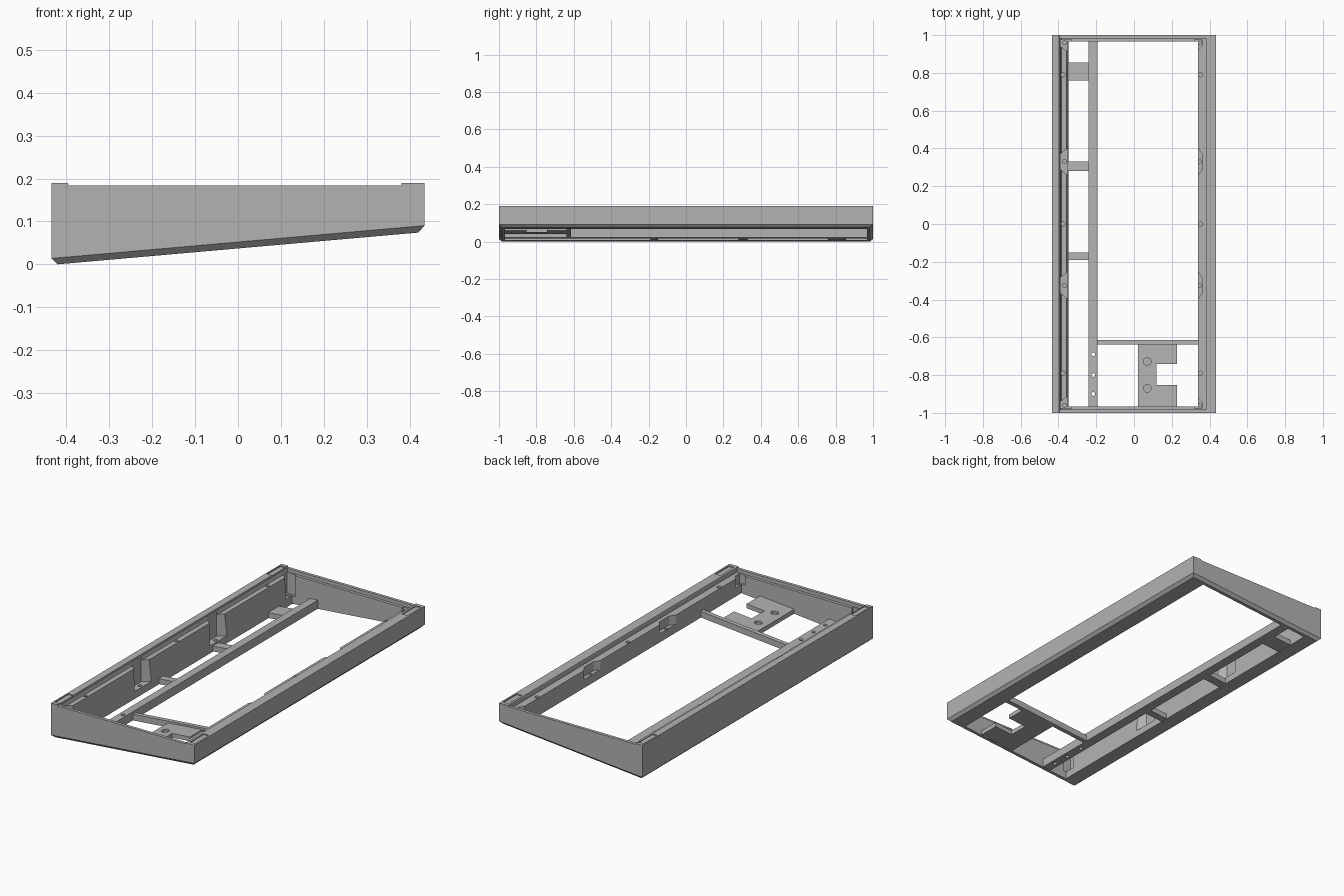
import bpy, bmesh
from mathutils import Vector

cube = bpy.data.objects.get("Cube")
if cube:
    bpy.data.objects.remove(cube)

grey = bpy.data.materials.new("light_grey")
grey.use_nodes = True
colour = (0.45, 0.45, 0.45, 1)
grey.diffuse_color = colour
grey.node_tree.nodes["Principled BSDF"].inputs["Base Color"].default_value = colour


def floor(x):
    """Height of the sloping underside."""
    return 0.037 + 0.088 * x


def add_object(name, bm):
    bmesh.ops.recalc_face_normals(bm, faces=bm.faces)
    mesh = bpy.data.meshes.new(name)
    bm.to_mesh(mesh)
    bm.free()
    mesh.materials.append(grey)
    obj = bpy.data.objects.new(name, mesh)
    bpy.context.collection.objects.link(obj)
    return obj


def prism(name, outline, axis, a, b, chamfer=0):
    """Extrude an xz outline along y, or an xy outline along z."""
    bm = bmesh.new()
    place = (lambda u, v: (u, a, v)) if axis == "y" else (lambda u, v: (u, v, a))
    face = bm.faces.new([bm.verts.new(place(u, v)) for u, v in outline])
    move = Vector((0, b - a, 0)) if axis == "y" else Vector((0, 0, b - a))
    new = bmesh.ops.extrude_face_region(bm, geom=[face])["geom"]
    bmesh.ops.translate(bm, vec=move, verts=[g for g in new if isinstance(g, bmesh.types.BMVert)])
    if chamfer:
        low = [e for e in bm.edges if all(v.co.z < 0.1 for v in e.verts)]
        bmesh.ops.bevel(bm, geom=low, offset=chamfer, segments=1, affect="EDGES")
    return add_object(name, bm)


def box(name, x0, x1, y0, y1, z0, z1):
    return prism(name, [(x0, y0), (x1, y0), (x1, y1), (x0, y1)], "z", z0, z1)


def slab(name, x0, x1, y0, y1, height):
    """Strip lying on the sloping underside."""
    outline = [(x0, floor(x0) + .001), (x1, floor(x1) + .001),
               (x1, floor(x1) + height), (x0, floor(x0) + height)]
    return prism(name, outline, "y", y0, y1)


def drill(x, y, z, radius, depth, along_x=False):
    bm = bmesh.new()
    bmesh.ops.create_cone(bm, cap_ends=True, segments=24, radius1=radius, radius2=radius, depth=depth)
    for v in bm.verts:
        if along_x:
            v.co = Vector((v.co.z, v.co.y, v.co.x))
        v.co += Vector((x, y, z))
    return add_object("cutter", bm)


def cut(target, cutter):
    mod = target.modifiers.new("cut", "BOOLEAN")
    mod.operation = "DIFFERENCE"
    mod.solver = "EXACT"
    mod.object = cutter
    bpy.context.view_layer.objects.active = target
    bpy.ops.object.modifier_apply(modifier=mod.name)
    bpy.data.objects.remove(cutter)


# Wedge-shaped outer frame with chamfered underside
X = 0.435
frame = prism("case_frame", [(-X, floor(-X)), (X, floor(X)), (X, .19), (-X, .19)], "y", -1, 1, .015)

# Lowered end rims, inner ledge and tilted main opening
cut(frame, prism("cutter", [(-.395, .184), (.38, .184), (.387, .21), (-.402, .21)], "y", -1.1, 1.1))
cut(frame, prism("cutter", [(-.385, .165), (.38, .165), (.38, .22), (-.4, .22)], "y", -.983, .983))
cut(frame, prism("cutter", [(-.343, -.05), (.342, -.05), (.338, .23), (-.363, .23)], "y", -.967, .967))

# Fastener pockets in both long walls, then corner pockets
for y in (-.325, .33):
    for inner, outer, low in ((-.335, -.39, .045), (.33, .36, .115)):
        outline = [(inner, y - .085), (outer, y - .04), (outer, y + .04), (inner, y + .085)]
        cut(frame, prism("cutter", outline, "z", low, .25))
for end in (-1, 1):
    for inner, outer, low in ((-.33, -.388, .05), (.32, .36, .115)):
        outline = [(inner, end * .9), (outer, end * .94), (outer, end * .978), (inner, end * .978)]
        cut(frame, prism("cutter", outline, "z", low, .25))

# Screw holes
for y in (-.79, 0, .79):
    cut(frame, drill(-.376, y, .165, .011, .05))
    cut(frame, drill(.352, y, .165, .011, .05))
for y in (-.96, -.325, .33, .96):
    cut(frame, drill(-.368, y, .05, .011, .05))
    cut(frame, drill(.349, y, .115, .009, .04))

# Shallow slots on the raised side rims
for x in (-.412, .41):
    for y in (-.92, .92):
        cut(frame, box("cutter", x - .016, x + .016, y - .06, y + .06, .184, .25))

# Round cable port through the tall wall
cut(frame, drill(-.4, -.64, .115, .037, .2, along_x=True))

# Long floor rail with through holes
rail = slab("floor_rail", -.24, -.192, -.975, .975, .048)
for y in (-.9, -.8, -.69):
    cut(rail, drill(-.216, y, .03, .01, .3))

# Cross bars between the rail and the tall wall
for i, (y0, y1) in enumerate(((-.19, -.15), (.28, .33), (.76, .855))):
    slab(f"cross_bar_{i + 1}", -.352, -.235, y0, y1, .03)

# Front divider and notched mounting plate
slab("divider_bar", -.2, .35, -.638, -.614, .035)
plate = slab("mounting_plate", .02, .228, -.975, -.63, .025)
cut(plate, box("cutter", .12, .3, -.852, -.742, -.1, .3))
for y in (-.87, -.728):
    cut(plate, drill(.07, y, floor(.07) + .026, .02, .025))
